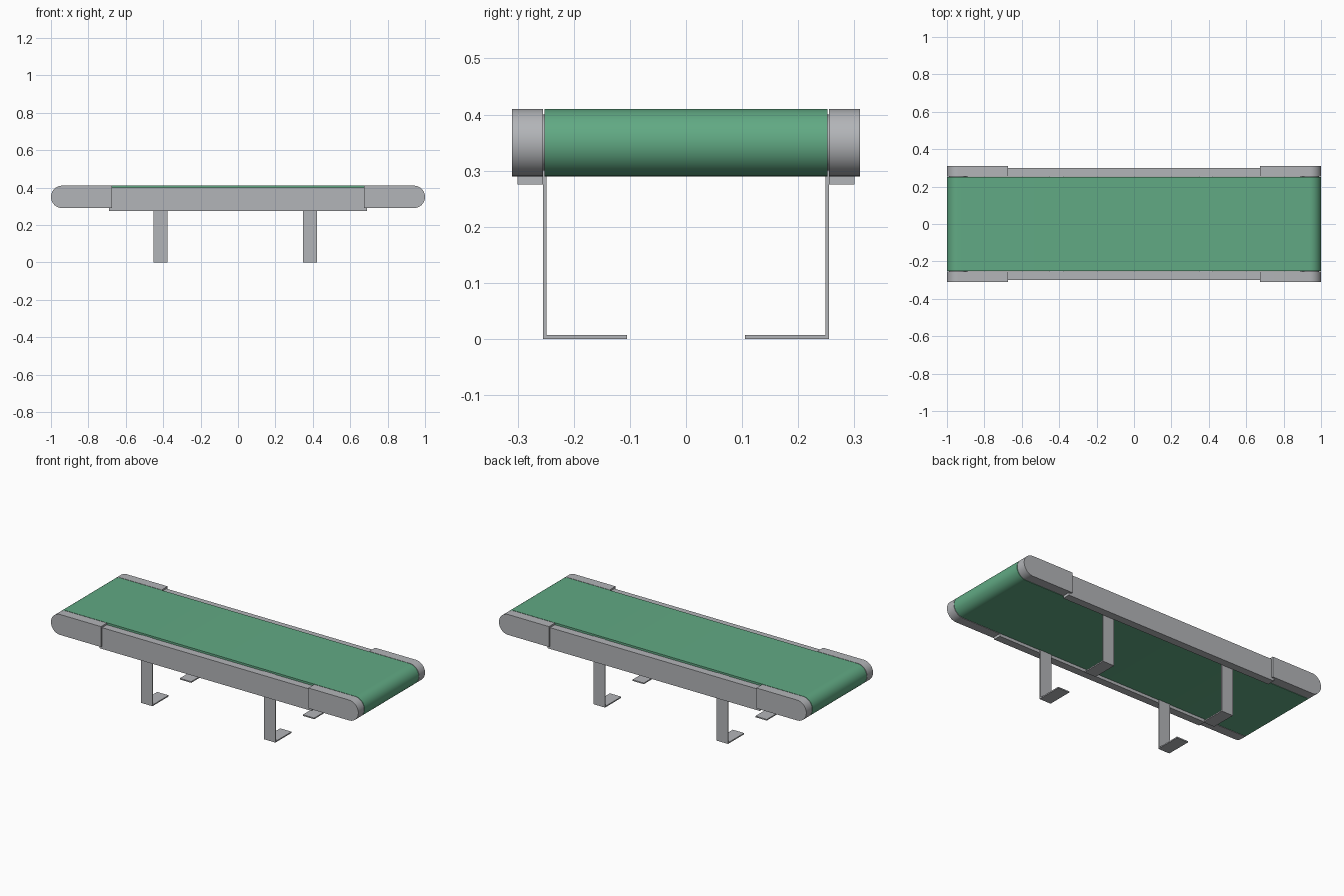
import bpy, bmesh, math
from mathutils import Vector

cube = bpy.data.objects.get("Cube")
if cube:
    bpy.data.objects.remove(cube, do_unlink=True)


def material(name, rgb):
    m = bpy.data.materials.new(name)
    m.use_nodes = True
    m.diffuse_color = (*rgb, 1)
    m.node_tree.nodes["Principled BSDF"].inputs["Base Color"].default_value = (*rgb, 1)
    return m


steel = material("steel grey", (0.45, 0.46, 0.48))
green = material("belt green", (0.12, 0.40, 0.23))

MID, R, AXLE_X = 0.35, 0.06, 0.94


def extrude(name, outline, axis, start, end, mat):
    """Extrude a closed outline along y (outline in xz) or x (outline in yz)."""
    def place(a, b, d):
        return (a, d, b) if axis == "y" else (d, a, b)
    bm = bmesh.new()
    face = bm.faces.new([bm.verts.new(place(a, b, start)) for a, b in outline])
    new = bmesh.ops.extrude_face_region(bm, geom=[face])["geom"]
    bmesh.ops.translate(bm, verts=[v for v in new if isinstance(v, bmesh.types.BMVert)],
                        vec=Vector(place(0, 0, end - start)))
    bmesh.ops.recalc_face_normals(bm, faces=bm.faces)
    mesh = bpy.data.meshes.new(name)
    bm.to_mesh(mesh)
    bm.free()
    mesh.materials.append(mat)
    obj = bpy.data.objects.new(name, mesh)
    bpy.context.collection.objects.link(obj)
    bpy.ops.object.select_all(action="DESELECT")
    obj.select_set(True)
    bpy.context.view_layer.objects.active = obj
    bpy.ops.object.shade_smooth_by_angle(angle=math.radians(30))
    return obj


def arc(cx, radius, first, last, steps=24):
    """Points of an arc in degrees around the roller height."""
    angles = [math.radians(first + (last - first) * i / steps) for i in range(steps + 1)]
    return [(cx + radius * math.cos(a), MID + radius * math.sin(a)) for a in angles]


# Belt wrapped round both ends
extrude("belt", arc(AXLE_X, R, -90, 90) + arc(-AXLE_X, R, 90, 270), "y", -0.252, 0.252, green)

# Roller axles
for end, sx in (("left", 1), ("right", -1)):
    extrude(end + "_axle", arc(sx * AXLE_X, 0.05, 0, 360)[:-1], "y", -0.3, 0.3, steel)

for side, sy in (("front", -1), ("back", 1)):
    # Side rail
    extrude(side + "_rail", [(-0.69, 0.275), (0.69, 0.275), (0.69, 0.40), (-0.69, 0.40)],
            "y", sy * 0.255, sy * 0.30, steel)
    for end, sx in (("left", 1), ("right", -1)):
        # Rounded end housing
        outline = arc(AXLE_X, R, -90, 90) + [(0.675, MID + R), (0.675, MID - R)]
        extrude(f"{side}_{end}_housing", [(sx * x, z) for x, z in outline],
                "y", sy * 0.255, sy * 0.31, steel)
        # Bent strip leg with its foot turned inward
        strip = [(0.255, 0), (0.255, 0.40), (0.249, 0.40), (0.249, 0.007),
                 (0.105, 0.007), (0.105, 0)]
        x = 0.40 * sx - 0.015
        extrude(f"{side}_{end}_leg", [(sy * y, z) for y, z in strip],
                "x", x - 0.037, x + 0.037, steel)
